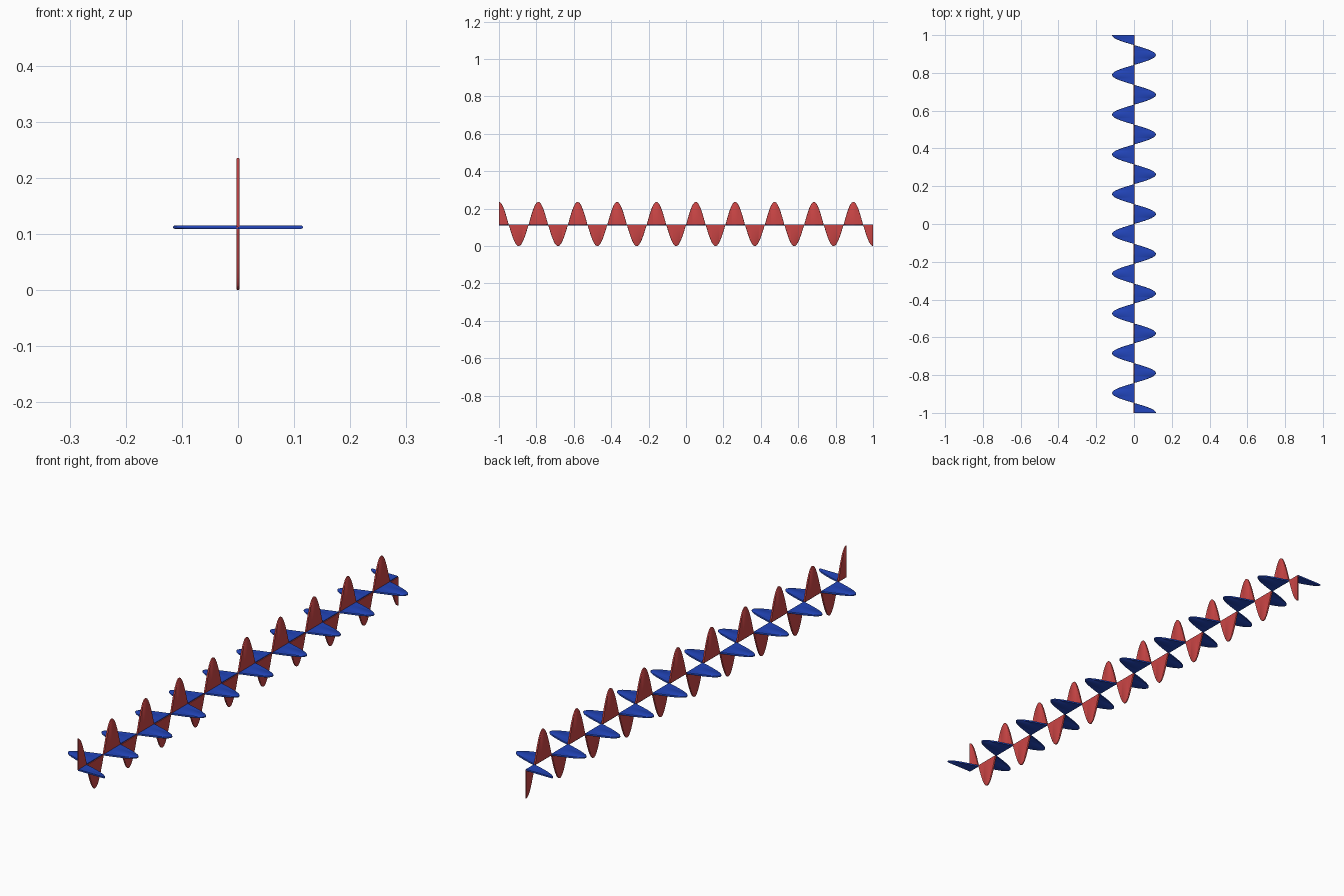
import bpy, bmesh, math

if "Cube" in bpy.data.objects:
    bpy.data.objects.remove(bpy.data.objects["Cube"])

AXIS_Z = 0.1125       # height of the shared centre line
PERIOD = 2 / 9.5      # nine and a half waves over the full length
HALF_T = 0.003        # half the plate thickness
RIM = 0.003           # rounded rim depth
STEPS = 24            # samples per lobe


def material(name, rgb):
    m = bpy.data.materials.new(name)
    m.diffuse_color = (*rgb, 1)
    m.use_nodes = True
    m.node_tree.nodes["Principled BSDF"].inputs["Base Color"].default_value = m.diffuse_color
    return m


def section(h):
    """Half-plate cross-section: (across, outwards) points with a rounded rim."""
    r, t = min(RIM, h), HALF_T
    return [(-t, 0), (-t, h - r), (-0.7 * t, h - 0.3 * r), (0, h),
            (0.7 * t, h - 0.3 * r), (t, h - r), (t, 0)]


def wave_plate(name, mat, place, amp_pos, amp_neg):
    bm = bmesh.new()
    # lobe borders: the two ends and every zero crossing of the cosine
    borders = [-1] + [-1 + PERIOD * (0.25 + 0.5 * k) for k in range(19)] + [1]
    for k, (y0, y1) in enumerate(zip(borders, borders[1:])):
        sign, amp = (1, amp_pos) if k % 2 == 0 else (-1, amp_neg)
        rows = []
        for i in range(STEPS + 1):
            y = y0 + (y1 - y0) * i / STEPS
            h = max(amp * abs(math.cos(2 * math.pi * (y + 1) / PERIOD)), 0.0002)
            rows.append([bm.verts.new(place(a, y, sign * o)) for a, o in section(h)])
        n = len(rows[0])
        for a, b in zip(rows, rows[1:]):
            for j in range(n):
                q = (j + 1) % n
                bm.faces.new((a[j], a[q], b[q], b[j]))
        bm.faces.new(rows[0])
        bm.faces.new(rows[-1])
    bmesh.ops.recalc_face_normals(bm, faces=bm.faces)
    me = bpy.data.meshes.new(name)
    bm.to_mesh(me)
    bm.free()
    me.materials.append(mat)
    ob = bpy.data.objects.new(name, me)
    bpy.context.collection.objects.link(ob)
    bpy.ops.object.select_all(action='DESELECT')
    ob.select_set(True)
    bpy.context.view_layer.objects.active = ob
    bpy.ops.object.shade_smooth_by_angle(angle=math.radians(40))


# upright red wave
wave_plate("vertical_wave", material("red", (0.6, 0.06, 0.06)),
           lambda a, y, o: (a, y, AXIS_Z + o), 0.1235, 0.1125)
# flat blue wave, in phase with the red one
wave_plate("horizontal_wave", material("blue", (0.016, 0.06, 0.5)),
           lambda a, y, o: (o, y, AXIS_Z + a), 0.116, 0.116)
